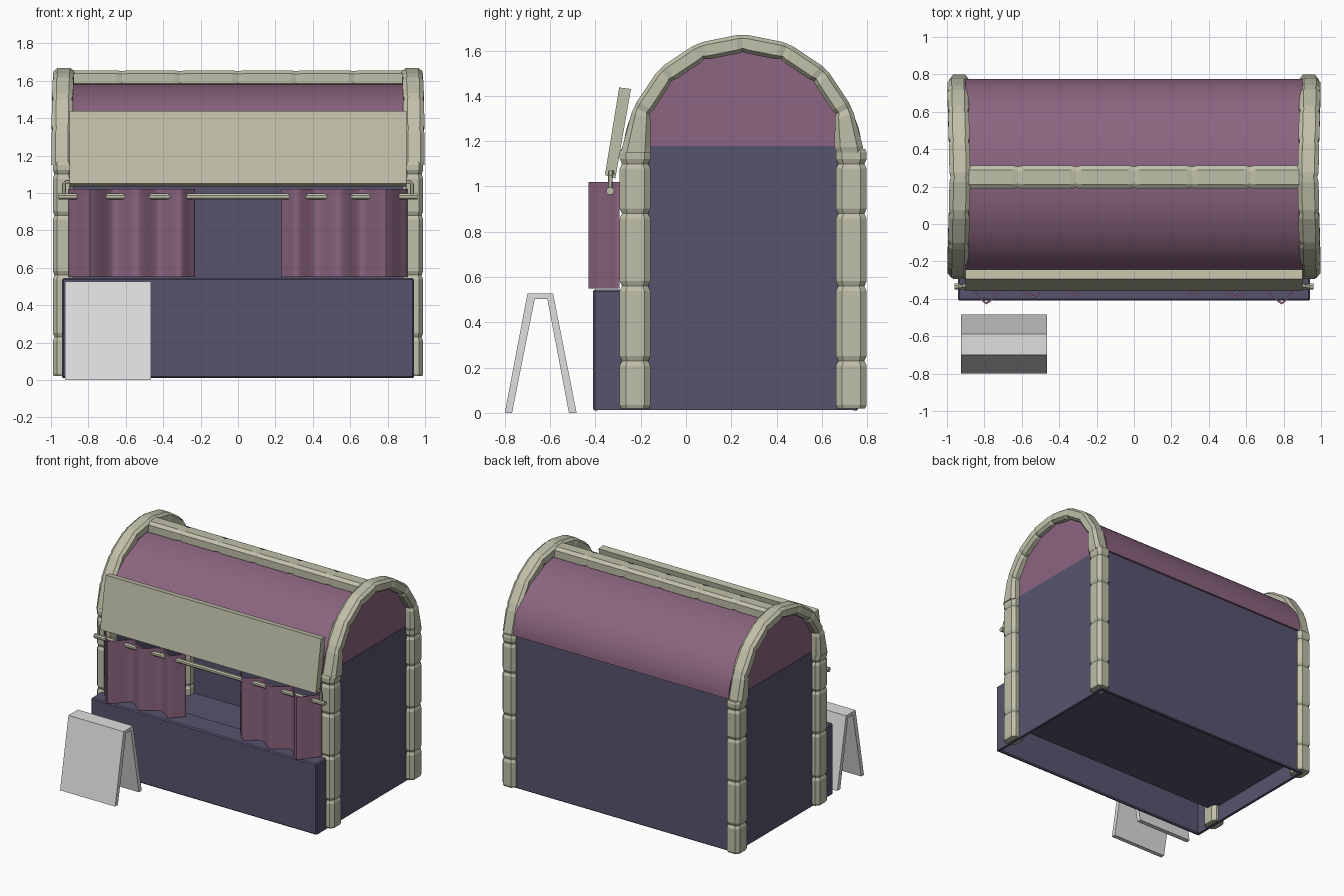
import bpy, bmesh, math
from mathutils import Vector

cube = bpy.data.objects.get("Cube")
if cube:
    bpy.data.objects.remove(cube, do_unlink=True)


def material(name, rgb):
    m = bpy.data.materials.new(name)
    m.use_nodes = True
    m.diffuse_color = (*rgb, 1)
    m.node_tree.nodes["Principled BSDF"].inputs["Base Color"].default_value = (*rgb, 1)
    return m


SLATE = material("slate_paint", (0.096, 0.088, 0.156))
PLUM = material("plum_cloth", (0.26, 0.13, 0.215))
WOOD = material("pale_wood", (0.525, 0.525, 0.4))
WHITE = material("plain_white", (0.74, 0.74, 0.74))


def finish(name, bm, mat, smooth=False):
    bmesh.ops.recalc_face_normals(bm, faces=bm.faces)
    me = bpy.data.meshes.new(name)
    bm.to_mesh(me)
    bm.free()
    me.materials.append(mat)
    ob = bpy.data.objects.new(name, me)
    bpy.context.collection.objects.link(ob)
    if smooth:
        bpy.ops.object.select_all(action="DESELECT")
        ob.select_set(True)
        bpy.context.view_layer.objects.active = ob
        bpy.ops.object.shade_smooth_by_angle(angle=math.radians(60))


def box(name, lo, hi, mat, bevel=0):
    bm = bmesh.new()
    bmesh.ops.create_cube(bm, size=1)
    for v in bm.verts:
        v.co = [lo[i] + (v.co[i] + 0.5) * (hi[i] - lo[i]) for i in range(3)]
    if bevel:
        bmesh.ops.bevel(bm, geom=bm.edges[:], offset=bevel, segments=1, affect="EDGES")
    finish(name, bm, mat)


def prism(name, outline, x0, x1, mat, smooth=False):
    """Extrude a (y, z) outline along x."""
    bm = bmesh.new()
    face = bm.faces.new([bm.verts.new((x0, y, z)) for y, z in outline])
    ext = bmesh.ops.extrude_face_region(bm, geom=[face])["geom"]
    for v in ext:
        if isinstance(v, bmesh.types.BMVert):
            v.co.x = x1
    finish(name, bm, mat, smooth)


def skin(name, rings, mat, smooth=False):
    """Join equal closed rings of points into a capped tube."""
    bm = bmesh.new()
    loops = [[bm.verts.new(p) for p in ring] for ring in rings]
    n = len(loops[0])
    for a, b in zip(loops, loops[1:]):
        for k in range(n):
            j = (k + 1) % n
            bm.faces.new((a[k], a[j], b[j], b[k]))
    bm.faces.new(loops[0])
    bm.faces.new(loops[-1])
    finish(name, bm, mat, smooth)


def beam(name, stations, flat=0.6):
    """Wooden bar with chamfered corners through (centre, half-width u, half-width v)."""
    section = []
    for a, b in ((1, 1), (-1, 1), (-1, -1), (1, -1)):
        pair = [(a, b * flat), (a * flat, b)]
        section += pair if a * b > 0 else pair[::-1]
    skin(name, [[Vector(c) + Vector(u) * p + Vector(v) * q for p, q in section]
                for c, u, v in stations], WOOD)


def notched(start, end, notches, width, depth):
    """Positions and scales along a beam with carved notches."""
    out = [(start, 0.9), (start + 0.015, 1)]
    for n in notches:
        out += [(n - width, 1), (n, depth), (n + width, 1)]
    return out + [(end - 0.015, 1), (end, 0.9)]


def half_ellipse(ry, rz, z, steps):
    return [(MID_Y + ry * math.cos(math.pi * i / steps), z + rz * math.sin(math.pi * i / steps))
            for i in range(steps + 1)]


MID_Y, SPRING = 0.25, 1.15

# Hollow hut: walls, raised floor and header over the opening
box("back_wall", (-0.94, 0.735, 0.01), (0.94, 0.76, 1.18), SLATE, 0.006)
box("floor", (-0.925, -0.23, 0.14), (0.925, 0.74, 0.16), SLATE)
box("front_header", (-0.925, -0.24, 1.07), (0.925, -0.22, 1.18), SLATE)

# Serving counter, open underneath
box("counter_front", (-0.94, -0.41, 0.01), (0.94, -0.385, 0.54), SLATE, 0.008)
box("counter_top", (-0.94, -0.41, 0.515), (0.94, -0.23, 0.545), SLATE, 0.008)
wall = [(-0.402, 0.012), (0.752, 0.012), (0.752, 1.178), (-0.24, 1.178), (-0.24, 0.535), (-0.402, 0.535)]

# Vaulted roof
prism("roof_vault", half_ellipse(0.525, 0.417, 1.165, 40), -0.9, 0.9, PLUM, True)

for s, side in ((-1, "right"), (1, "left")):
    prism(side + "_wall", wall, s * 0.92, s * 0.94, SLATE)
    prism(side + "_gable", half_ellipse(0.46, 0.42, 1.178, 24), s * 0.89, s * 0.937, PLUM)

    # Corner posts with carved notches
    for y, end in ((-0.225, "front"), (0.73, "back")):
        beam(f"{side}_{end}_post",
             [((s * 0.935, y, z), (0.055 * k, 0, 0), (0, 0.068 * k, 0))
              for z, k in notched(0.02, 1.165, (0.23, 0.56, 0.88, 1.1), 0.022, 0.85)])

    # Arch of eight straight lengths over each end, notched at the joints
    joints = []
    for i in range(9):
        a = math.pi * i / 8
        d = Vector((0, math.cos(a), math.sin(a)))
        foot = i in (0, 8)
        centre = Vector((s * (0.93 + 0.012 * abs(d.y)), MID_Y, SPRING)) + d * (0.472 if foot else 0.482)
        joints.append((centre, d * (0.066 if foot else 0.041), Vector((s * 0.056, 0, 0))))
    arch = []
    for p, q in zip(joints, joints[1:]):
        for t, k in ((0, 0.88), (0.13, 1), (0.87, 1)):
            c, u, v = (a.lerp(b, t) for a, b in zip(p, q))
            arch.append((c, u * k, v * k))
    beam(side + "_arch", arch + [joints[-1]])

    # Bent bracket from the sign board down to the rod
    beam(side + "_rod_bracket",
         [((s * 0.89, -0.325, 1.06), (0, 0.01, 0), (0, 0, 0.01)),
          ((s * 0.93, -0.333, 1.06), (0, 0.01, 0), (s * -0.01, 0, 0.01)),
          ((s * 0.93, -0.335, 0.975), (0, 0.01, 0), (s * -0.01, 0, 0))])

# Ridge beam
beam("ridge_beam",
     [((x, MID_Y, 1.611), (0, 0.064 * k, 0), (0, 0, 0.045 * k))
      for x, k in notched(-0.9, 0.9, (-0.62, -0.31, 0, 0.31, 0.62), 0.03, 0.88)])

# Leaning sign board above the opening
prism("sign_board", [(-0.358, 1.05), (-0.312, 1.035), (-0.243, 1.43), (-0.295, 1.437)],
      -0.9, 0.9, WOOD)

# Curtain rod
beam("curtain_rod", [((x, -0.335, 0.98), (0, 0.016, 0), (0, 0, 0.016)) for x in (-0.96, 0.96)], 0.45)

# Pleated curtains
folds = [(0.905, -0.305), (0.79, -0.43), (0.66, -0.315), (0.54, -0.395),
         (0.42, -0.315), (0.31, -0.385), (0.23, -0.305)]
for s, side in ((-1, "right"), (1, "left")):
    front = []
    for (xa, ya), (xb, yb) in zip(folds, folds[1:]):
        for i in range(6):
            t = i / 6
            e = 0.5 * t + 0.25 * (1 - math.cos(math.pi * t))
            front.append((s * (xa + (xb - xa) * t), ya + (yb - ya) * e))
    front.append((s * folds[-1][0], folds[-1][1]))
    outline = front + [(x, y + 0.012) for x, y in reversed(front)]
    skin(side + "_curtain", [[(x, y, z) for x, y in outline] for z in (0.55, 1.02)], PLUM, True)

# Free-standing folding board in front
prism("folding_board",
      [(-0.80, 0), (-0.768, 0), (-0.668, 0.503), (-0.612, 0.503), (-0.517, 0),
       (-0.483, 0), (-0.587, 0.527), (-0.70, 0.527)], -0.925, -0.465, WHITE)
